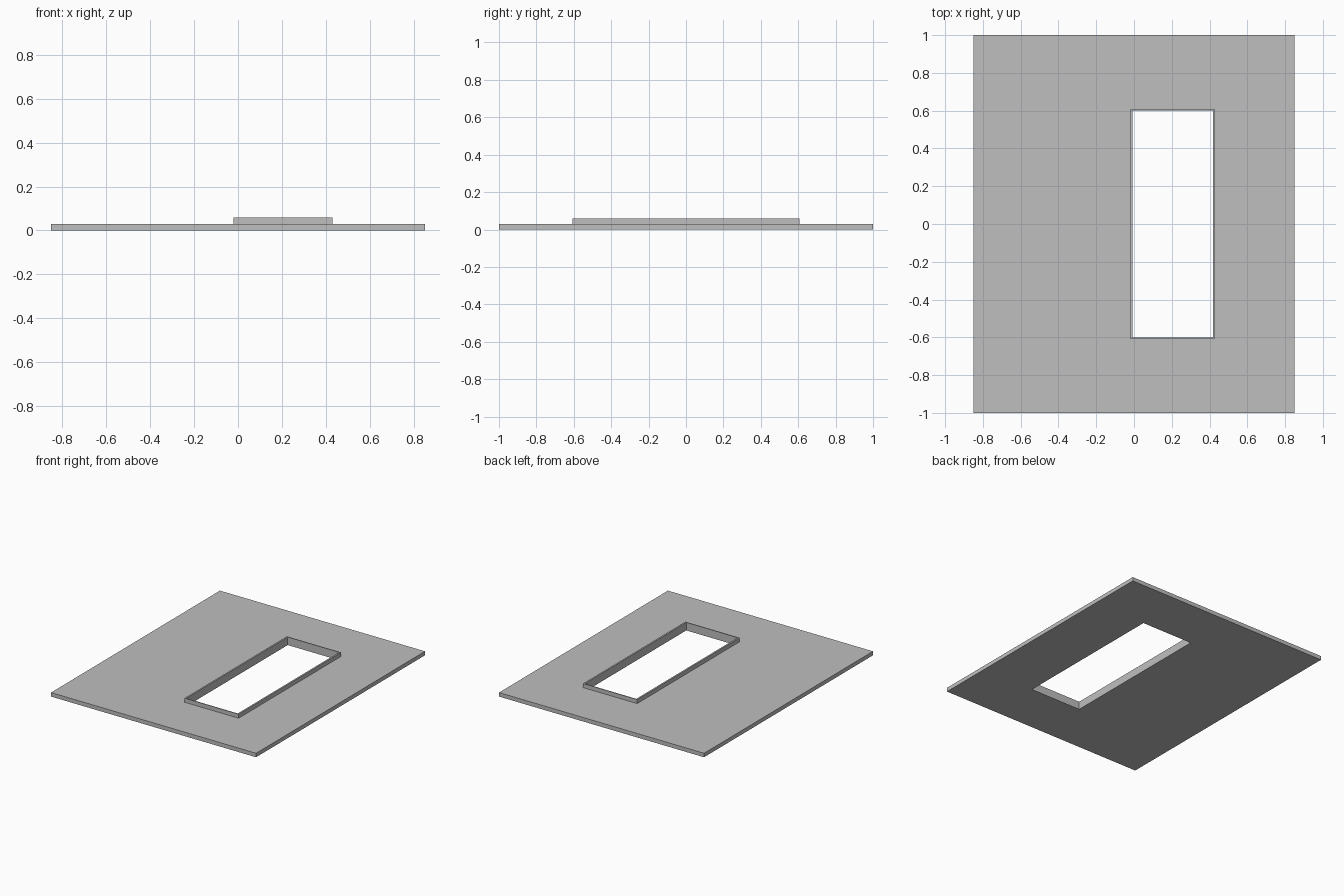
import bpy
import bmesh

cube = bpy.data.objects.get("Cube")
if cube:
    bpy.data.objects.remove(cube, do_unlink=True)

grey = bpy.data.materials.new("plain_grey")
grey.use_nodes = True
colour = (0.52, 0.52, 0.52, 1)
grey.diffuse_color = colour
grey.node_tree.nodes["Principled BSDF"].inputs["Base Color"].default_value = colour


def rectangle(bm, x0, x1, y0, y1, z):
    return [bm.verts.new((x, y, z)) for x, y in ((x0, y0), (x1, y0), (x1, y1), (x0, y1))]


def rectangular_ring(name, outer, inner, bottom, top):
    """Solid rectangular plate with a rectangular opening."""
    bm = bmesh.new()
    loops = [rectangle(bm, *outer, bottom), rectangle(bm, *outer, top),
             rectangle(bm, *inner, top), rectangle(bm, *inner, bottom)]
    for a, b in zip(loops, loops[1:] + loops[:1]):
        for i in range(4):
            j = (i + 1) % 4
            bm.faces.new((a[i], a[j], b[j], b[i]))
    bmesh.ops.recalc_face_normals(bm, faces=bm.faces)
    mesh = bpy.data.meshes.new(name)
    bm.to_mesh(mesh)
    bm.free()
    mesh.materials.append(grey)
    obj = bpy.data.objects.new(name, mesh)
    bpy.context.collection.objects.link(obj)
    return obj


slab = (-0.85, 0.85, -1, 1)
rim_outer = (-0.02, 0.43, -0.607, 0.607)
opening = (-0.008, 0.418, -0.6, 0.6)

# Flat slab with an off-centre opening
rectangular_ring("floor_slab", slab, rim_outer, 0, 0.03)
# Thin raised rim lining the opening
rectangular_ring("opening_rim", rim_outer, opening, 0, 0.06)
